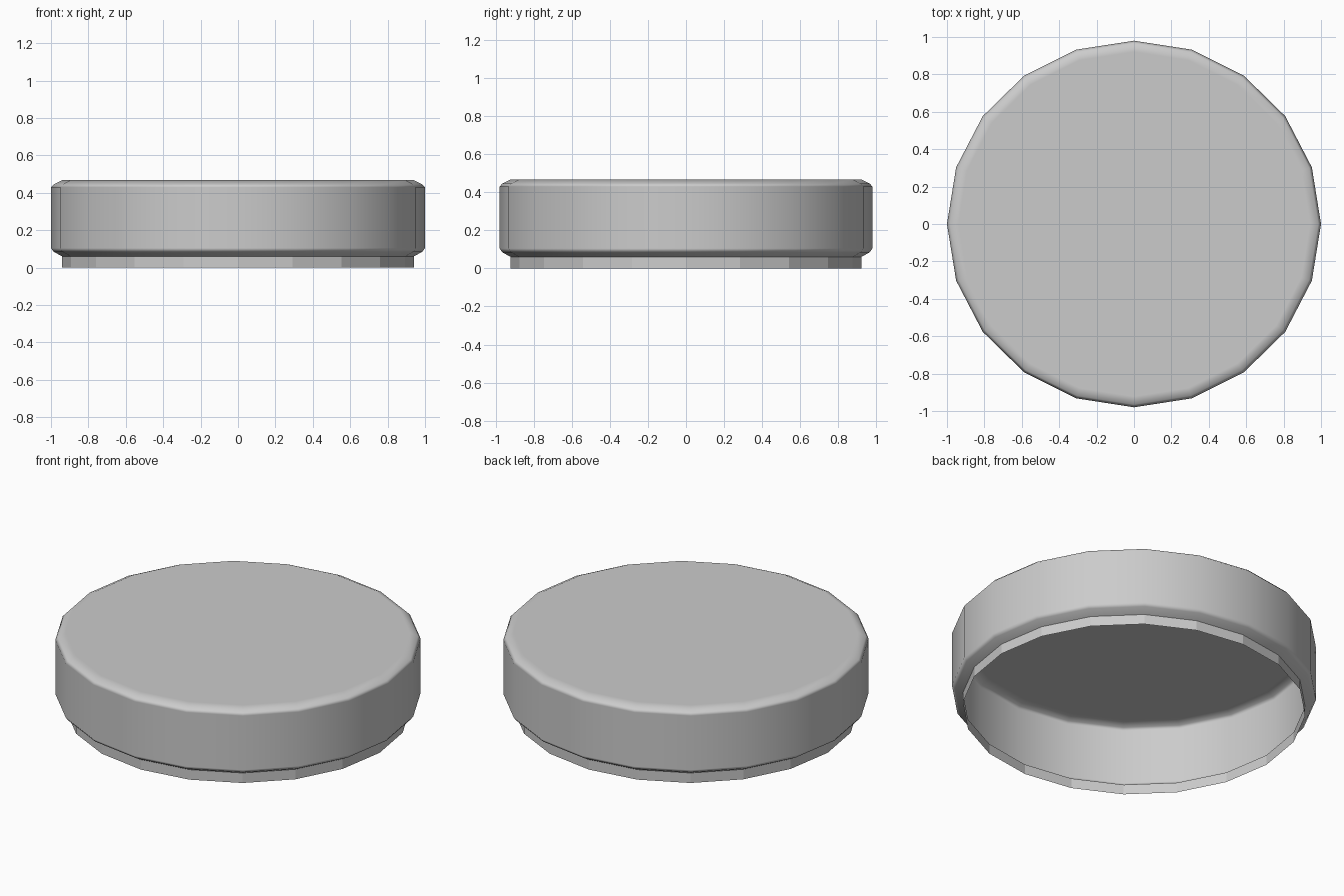
import bpy, bmesh, math

if "Cube" in bpy.data.objects:
    bpy.data.objects.remove(bpy.data.objects["Cube"])

SIDES = 20
Y_SCALE = 0.98


def lathe(name, profile, cap_top=False, smooth=False):
    """Spin an (r, z) profile into an open, single-walled shell."""
    bm = bmesh.new()
    rings = []
    for r, z in profile:
        rings.append([bm.verts.new((r * math.cos(2 * math.pi * i / SIDES),
                                    r * math.sin(2 * math.pi * i / SIDES) * Y_SCALE, z))
                      for i in range(SIDES)])
    for low, high in zip(rings, rings[1:]):
        for i in range(SIDES):
            j = (i + 1) % SIDES
            bm.faces.new((low[i], low[j], high[j], high[i]))
    if cap_top:
        bm.faces.new(rings[-1])
    for f in bm.faces:
        f.smooth = smooth
    mesh = bpy.data.meshes.new(name)
    bm.to_mesh(mesh)
    bm.free()
    obj = bpy.data.objects.new(name, mesh)
    bpy.context.collection.objects.link(obj)
    return obj


# Lid body: bevelled drum, closed on top and open below
body = lathe("lid_body", [(0.94, 0.06), (0.985, 0.085), (1.0, 0.105),
                          (1.0, 0.43), (0.985, 0.446), (0.94, 0.468)],
             cap_top=True, smooth=True)
weighted = body.modifiers.new("weighted_normals", 'WEIGHTED_NORMAL')
weighted.weight = 100

# Faceted lower rim
lathe("lower_rim", [(0.94, 0.0), (0.94, 0.06)])
